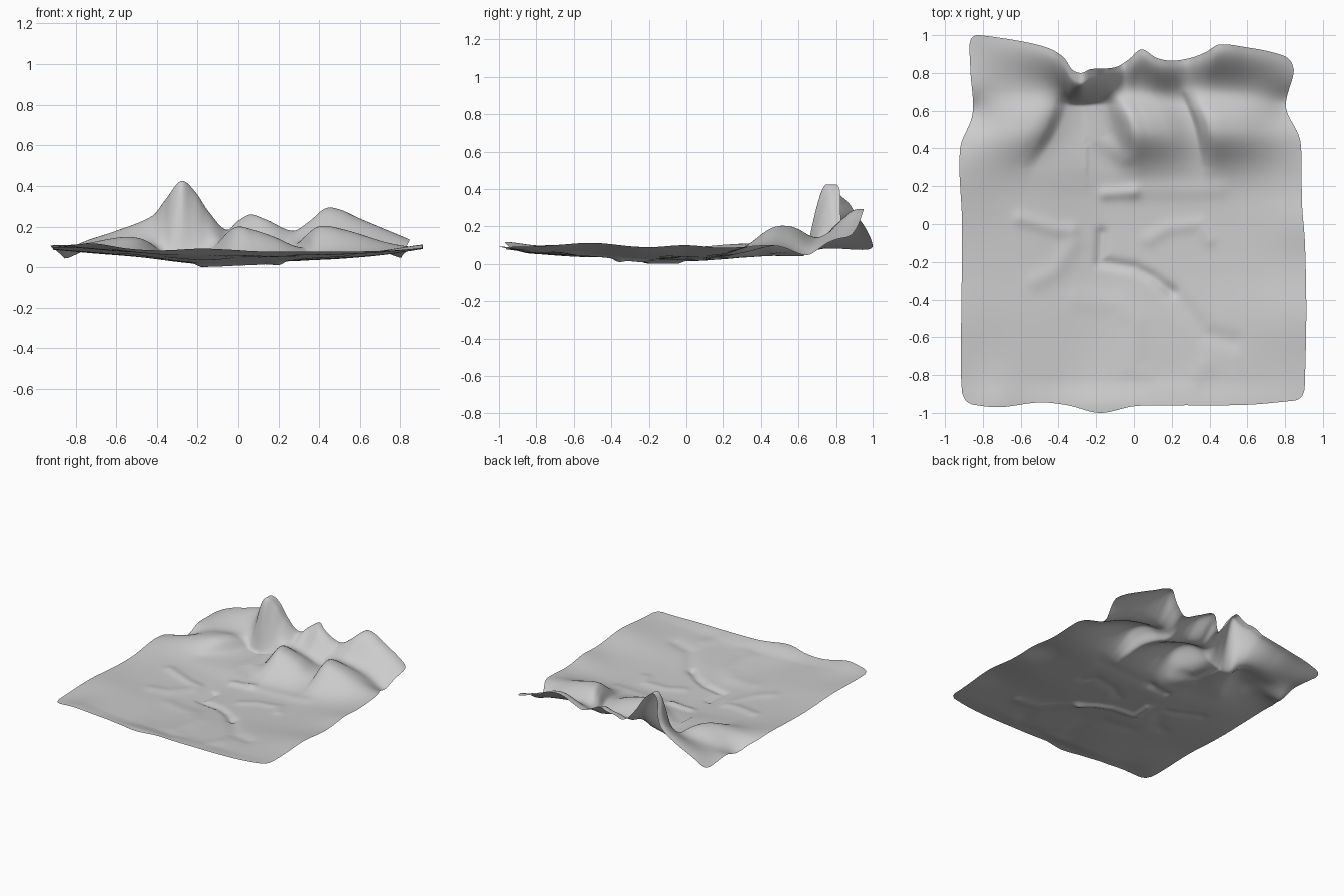
import bpy, math

if "Cube" in bpy.data.objects:
    bpy.data.objects.remove(bpy.data.objects["Cube"])

def curve(pts, t):
    """Smooth (Catmull-Rom style) curve through (t, value) points."""
    if t <= pts[0][0]: return pts[0][1]
    if t >= pts[-1][0]: return pts[-1][1]
    i = max(k for k in range(len(pts) - 1) if pts[k][0] <= t)
    def slope(k):
        a, b = pts[max(k - 1, 0)], pts[min(k + 1, len(pts) - 1)]
        return (b[1] - a[1]) / (b[0] - a[0])
    (t0, a), (t1, b) = pts[i], pts[i + 1]
    h = t1 - t0
    s = (t - t0) / h
    return (a * (2*s**3 - 3*s*s + 1) + b * (3*s*s - 2*s**3)
            + h * slope(i) * (s**3 - 2*s*s + s) + h * slope(i + 1) * (s**3 - s*s))

def smooth(a, b, t):
    t = min(max((t - a) / (b - a), 0), 1)
    return t * t * (3 - 2 * t)

def bump(x, y, cx, cy, rx, ry):
    return math.exp(-((x - cx) / rx) ** 2 - ((y - cy) / ry) ** 2)

def dist(x, y, path):
    best = 9
    for (ax, ay), (bx, by) in zip(path, path[1:]):
        dx, dy = bx - ax, by - ay
        t = min(max(((x - ax) * dx + (y - ay) * dy) / (dx * dx + dy * dy), 0), 1)
        best = min(best, math.hypot(x - ax - t * dx, y - ay - t * dy))
    return best

# outline of the sheet in plan
BACK = [(-.9, 1), (-.82, 1), (-.6, .968), (-.45, .93), (-.37, .88), (-.33, .82), (-.28, .80),
        (-.23, .82), (-.1, .83), (-.03, .87), (.04, .925), (.12, .88), (.2, .865), (.3, .88),
        (.38, .91), (.45, .95), (.6, .935), (.75, .905), (.9, .85)]
FRONT = [(-.9, -.95), (-.72, -.97), (-.5, -.945), (-.35, -.96), (-.18, -1), (0, -.965),
         (.2, -.96), (.6, -.957), (.9, -.93)]
LEFT = [(-1, -.9), (-.8, -.915), (0, -.91), (.4, -.92), (.58, -.855), (.8, -.865), (1, -.875)]
RIGHT = [(-1, .9), (-.5, .912), (-.1, .905), (.1, .89), (.4, .885), (.47, .872), (.62, .805),
         (.8, .845), (.9, .845)]
# dish section across and along
ACROSS = [(-.92, .085), (-.75, .07), (-.5, .05), (-.2, .016), (0, .02), (.3, .03),
          (.6, .047), (.75, .06), (.92, .085)]
ALONG = [(-1, .028), (-.82, .028), (-.5, .02), (-.25, .005), (.12, .003), (.3, .018), (.6, .02)]
# heights along the back crest and the middle hills
CREST = [(-.87, .075), (-.75, .13), (-.6, .18), (-.42, .255), (-.36, .33), (-.28, .425), (-.21, .37),
         (-.15, .28), (-.06, .185), (0, .23), (.06, .26), (.14, .235), (.27, .18), (.35, .225),
         (.43, .29), (.5, .285), (.6, .24), (.84, .14)]
HILLS = [(-.9, .0), (-.75, .04), (-.58, .08), (-.5, .07), (-.42, .01), (-.2, .01), (-.12, .05),
         (-.03, .155), (.05, .145), (.15, .11), (.3, .05), (.34, .11), (.39, .15), (.5, .13),
         (.7, .06), (.88, .005)]
# shallow creases: path, height, width
CREASES = [
    ([(-.17, -.05), (-.18, -.2), (0, -.23), (.1, -.28), (.2, -.36)], -.016, .03),
    ([(.2, -.36), (.3, -.48), (.37, -.58), (.52, -.62)], -.01, .05),
    ([(-.3, -.4), (-.08, -.42), (0, -.52), (0, -.75), (.1, -.86), (.3, -.86), (.37, -.75)], .006, .06),
    ([(-.15, .16), (0, .17)], .015, .035),
    ([(0, .17), (.45, .18)], .007, .05),
    ([(.08, -.08), (.18, -.02), (.35, 0), (.4, -.08)], .008, .04),
    ([(-.6, .03), (-.4, -.03), (-.33, -.03)], .01, .04),
    ([(-.32, -.1), (-.42, -.25), (-.52, -.3)], .008, .05),
    ([(-.2, .62), (-.18, .45), (-.05, .35)], .012, .05)]

def height(x, y, yb):
    # shallow dish with a wavy rim
    mid = 1 - .8 * x * x
    z = curve(ACROSS, x) + curve(ALONG, y) * mid
    z += .03 * smooth(-.82, -.97, y) * (1 - abs(x))
    z += .025 * bump(x, y, -.72, -.97, .13, .2) + .025 * bump(x, y, -.18, -1, .16, .25)
    z += .022 * bump(x, y, .9, -.5, .3, .2) + .018 * bump(x, y, .9, 0, .2, .15)
    z += .015 * bump(x, y, -.9, -.5, .25, .25) + .015 * bump(x, y, -.9, .25, .2, .2)
    z -= .045 * bump(x, y, .82, .63, .12, .1) + .045 * bump(x, y, -.87, .59, .12, .1)
    # middle hills, flanks fanning out toward the front
    hx = x - (.45 if x < -.25 else -.3) * min(max(y - .5, -.2), .2)
    hx += .02 * math.sin(9 * y)
    cy = .53 if x < -.3 else .52
    z += curve(HILLS, hx) * math.exp(-(abs(y - cy) / (.18 if y < cy else .2)) ** 2.3)
    for path, h, w in CREASES:
        z += h * math.exp(-(dist(x, y, path) / w) ** 2)
    # back crest with the tall peak
    peak = math.exp(-((x + .28) / .13) ** 2)
    s = smooth(.63, yb - .02 - .03 * peak, y)
    s = s ** (1 - .3 * peak)
    return z + (curve(CREST, x) - z) * s

# land sheet: one open surface
NX, NY = 170, 190
verts, faces = [], []
for j in range(NY + 1):
    v = j / NY
    for i in range(NX + 1):
        u = 2 * i / NX - 1
        x = u * .9
        c = max(abs(u) - .94, 0) / .06
        rnd = .055 * (1 - math.sqrt(max(1 - c * c, 0)))
        for _ in range(2):
            yb = curve(BACK, x)
            yf = curve(FRONT, x) + rnd
            y = yf + (yb - rnd - yf) * v
            l, r = curve(LEFT, y), curve(RIGHT, y)
            x = l + (r - l) * (u + 1) / 2
        verts.append((x, y, height(x, y, yb)))
low = min(p[2] for p in verts)
verts = [(x, y, z - low) for x, y, z in verts]
W = NX + 1
for j in range(NY):
    for i in range(NX):
        a = j * W + i
        faces.append((a, a + 1, a + W + 1, a + W))
mesh = bpy.data.meshes.new("terrain_sheet")
mesh.from_pydata(verts, [], faces)
mesh.shade_smooth()
land = bpy.data.objects.new("terrain_sheet", mesh)
bpy.context.collection.objects.link(land)
mat = bpy.data.materials.new("plain grey")
mat.diffuse_color = (.6, .6, .6, 1)
mat.use_nodes = True
mat.node_tree.nodes["Principled BSDF"].inputs["Base Color"].default_value = mat.diffuse_color
mesh.materials.append(mat)
